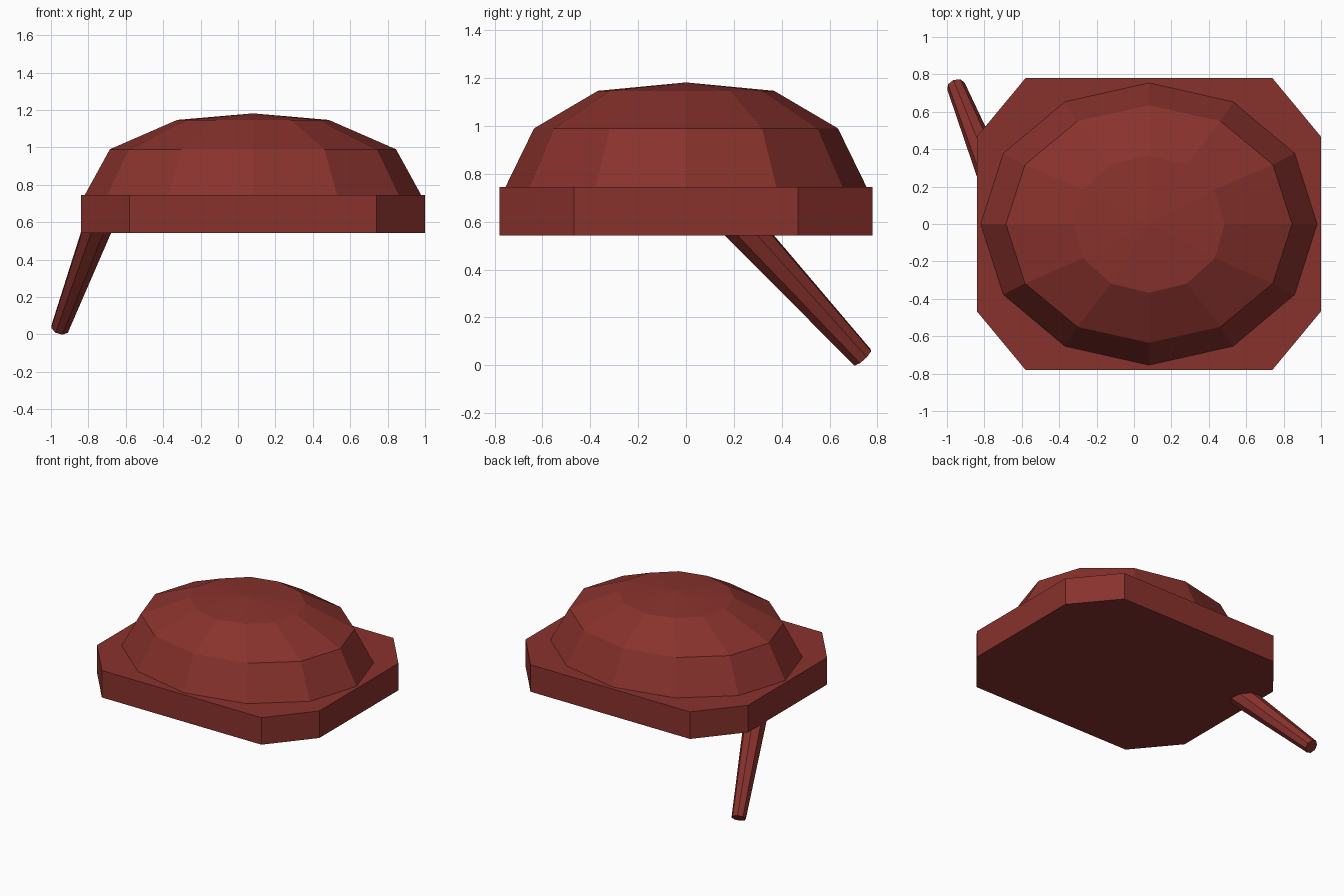
import bpy, bmesh, math
from mathutils import Vector

if "Cube" in bpy.data.objects:
    bpy.data.objects.remove(bpy.data.objects["Cube"])

red = bpy.data.materials.new("dark_red")
red.diffuse_color = (0.25, 0.032, 0.026, 1)
red.use_nodes = True
red.node_tree.nodes["Principled BSDF"].inputs["Base Color"].default_value = red.diffuse_color


def loft(name, rings, apex=None):
    """Skin closed rings from bottom to top, ending in a cap or a point."""
    bm = bmesh.new()
    loops = [[bm.verts.new(p) for p in ring] for ring in rings]
    n = len(loops[0])
    for a, b in zip(loops, loops[1:]):
        for i in range(n):
            j = (i + 1) % n
            bm.faces.new((a[i], a[j], b[j], b[i]))
    bm.faces.new(loops[0][::-1])
    top = loops[-1]
    if apex:
        tip = bm.verts.new(apex)
        for i in range(n):
            bm.faces.new((top[i], top[(i + 1) % n], tip))
    else:
        bm.faces.new(top)
    bmesh.ops.recalc_face_normals(bm, faces=bm.faces)
    mesh = bpy.data.meshes.new(name)
    bm.to_mesh(mesh)
    bm.free()
    mesh.materials.append(red)
    obj = bpy.data.objects.new(name, mesh)
    bpy.context.collection.objects.link(obj)
    return obj


CX = 0.08  # body centre

# Octagonal base plate with clipped corners
half = [(0.92, 0.467), (0.66, 0.78)]
quarter = half + [(-x, y) for x, y in half[::-1]]
outline = quarter + [(-x, -y) for x, y in quarter]
loft("base_plate", [[(CX + x, y, z) for x, y in outline] for z in (0.543, 0.745)])

# Twelve-sided faceted dome with a shallow pointed top
profile = [(0.90, 0.755, 0.744), (0.765, 0.635, 0.99), (0.405, 0.368, 1.147)]
angles = [i * math.tau / 12 for i in range(12)]
loft("dome",
     [[(CX + rx * math.cos(a), ry * math.sin(a), z) for a in angles] for rx, ry, z in profile],
     apex=(CX, 0, 1.182))

# Single splayed, tapered leg at the back left
foot, hip = Vector((-0.952, 0.737, 0.034)), Vector((-0.722, 0.17, 0.65))
turn = (hip - foot).to_track_quat('Z', 'Y')


def leg_ring(centre, radius, sides=8):
    return [centre + turn @ Vector((radius * math.cos(k * math.tau / sides),
                                    radius * math.sin(k * math.tau / sides), 0))
            for k in range(sides)]


loft("leg", [leg_ring(foot, 0.05), leg_ring(hip, 0.085)])
